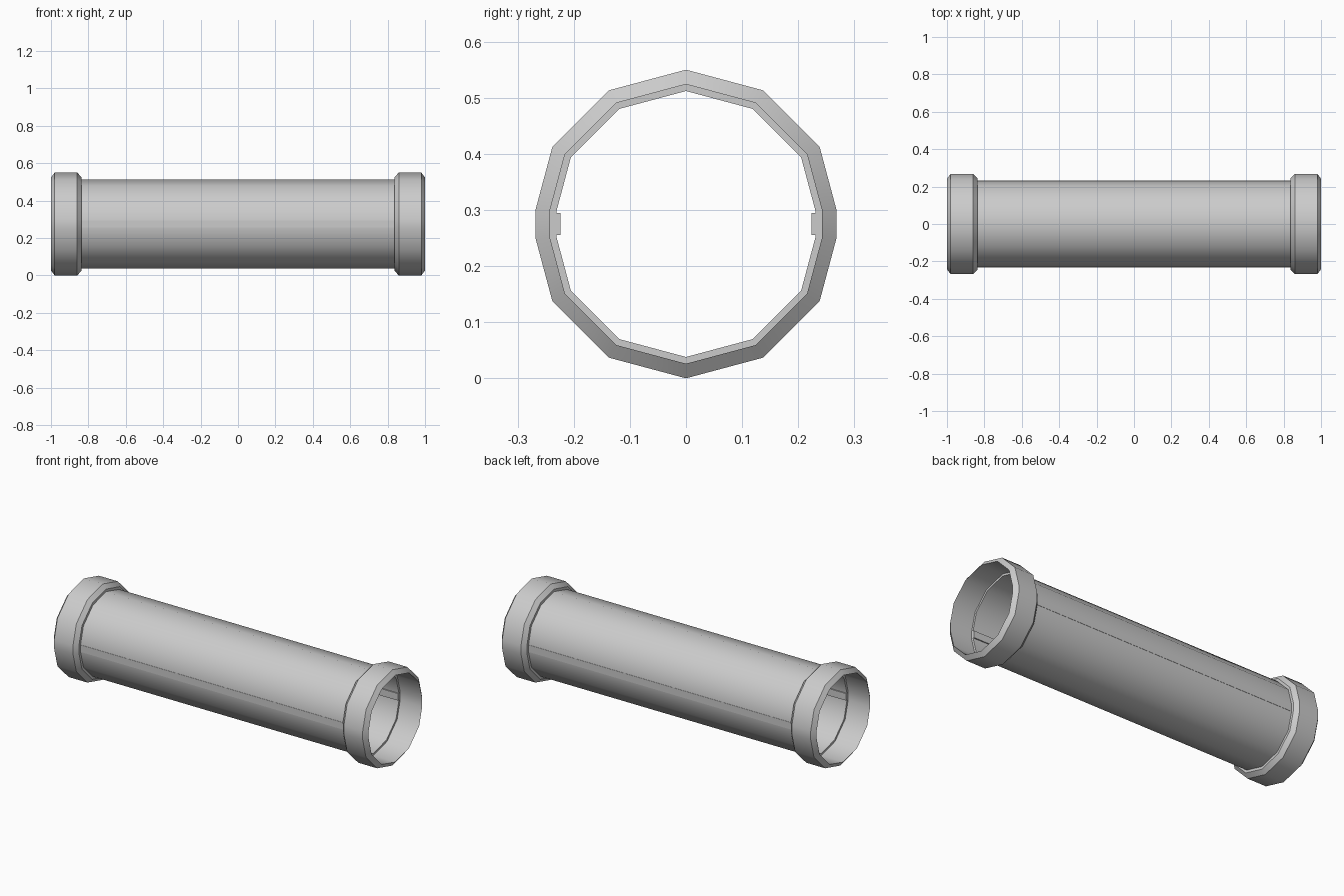
import bpy, bmesh, math

default = bpy.data.objects.get("Cube")
if default:
    bpy.data.objects.remove(default, do_unlink=True)

CENTRE_Z = 0.275      # axis height
FLAT = 0.024          # half height of the flat cut on each side
BORE = 0.237          # tube radius

grey = bpy.data.materials.new("plain grey")
grey.use_nodes = True
colour = (0.6, 0.6, 0.6, 1)
grey.diffuse_color = colour
grey.node_tree.nodes["Principled BSDF"].inputs["Base Color"].default_value = colour


def section(r):
    """Twelve-sided outline (y, z) whose two side corners are cut flat."""
    points = []
    for k in range(12):
        a = k * math.pi / 6
        if k in (3, 9):
            side = 1 if k == 3 else -1
            y = side * (r - FLAT * math.tan(math.radians(15)))
            points += [(y, side * FLAT), (y, -side * FLAT)]
        else:
            points.append((r * math.sin(a), r * math.cos(a)))
    return points


def finish(name, bm):
    mesh = bpy.data.meshes.new(name)
    bm.to_mesh(mesh)
    bm.free()
    mesh.materials.append(grey)
    obj = bpy.data.objects.new(name, mesh)
    bpy.context.collection.objects.link(obj)
    bpy.ops.object.select_all(action="DESELECT")
    obj.select_set(True)
    bpy.context.view_layer.objects.active = obj
    bpy.ops.object.shade_smooth_by_angle(angle=math.radians(35))


def sweep(name, profile):
    """Carry an (x, radius) profile around the axis."""
    bm = bmesh.new()
    rings = [[bm.verts.new((x, y, z + CENTRE_Z)) for y, z in section(r)]
             for x, r in profile]
    for a, b in zip(rings, rings[1:]):
        for i in range(len(a)):
            j = (i + 1) % len(a)
            bm.faces.new((a[i], b[i], b[j], a[j]))
    finish(name, bm)


# Thin tube wall
sweep("tube", [(-0.86, BORE), (0.86, BORE)])

# Bevelled end collars with a stepped socket
collar = [(0.838, BORE), (0.838, 0.252), (0.86, 0.275), (0.98, 0.275),
          (1.0, 0.249), (0.86, 0.249), (0.86, BORE)]
sweep("left_collar", collar)
sweep("right_collar", [(-x, r) for x, r in reversed(collar)])

# Long flat strips set through the front and back of the tube
for name, side in (("front_strip", -1), ("back_strip", 1)):
    bm = bmesh.new()
    bmesh.ops.create_cube(bm, size=1)
    bmesh.ops.scale(bm, vec=(1.72, 0.008, 0.04), verts=bm.verts)
    bmesh.ops.translate(bm, vec=(0, side * 0.228, CENTRE_Z), verts=bm.verts)
    finish(name, bm)
